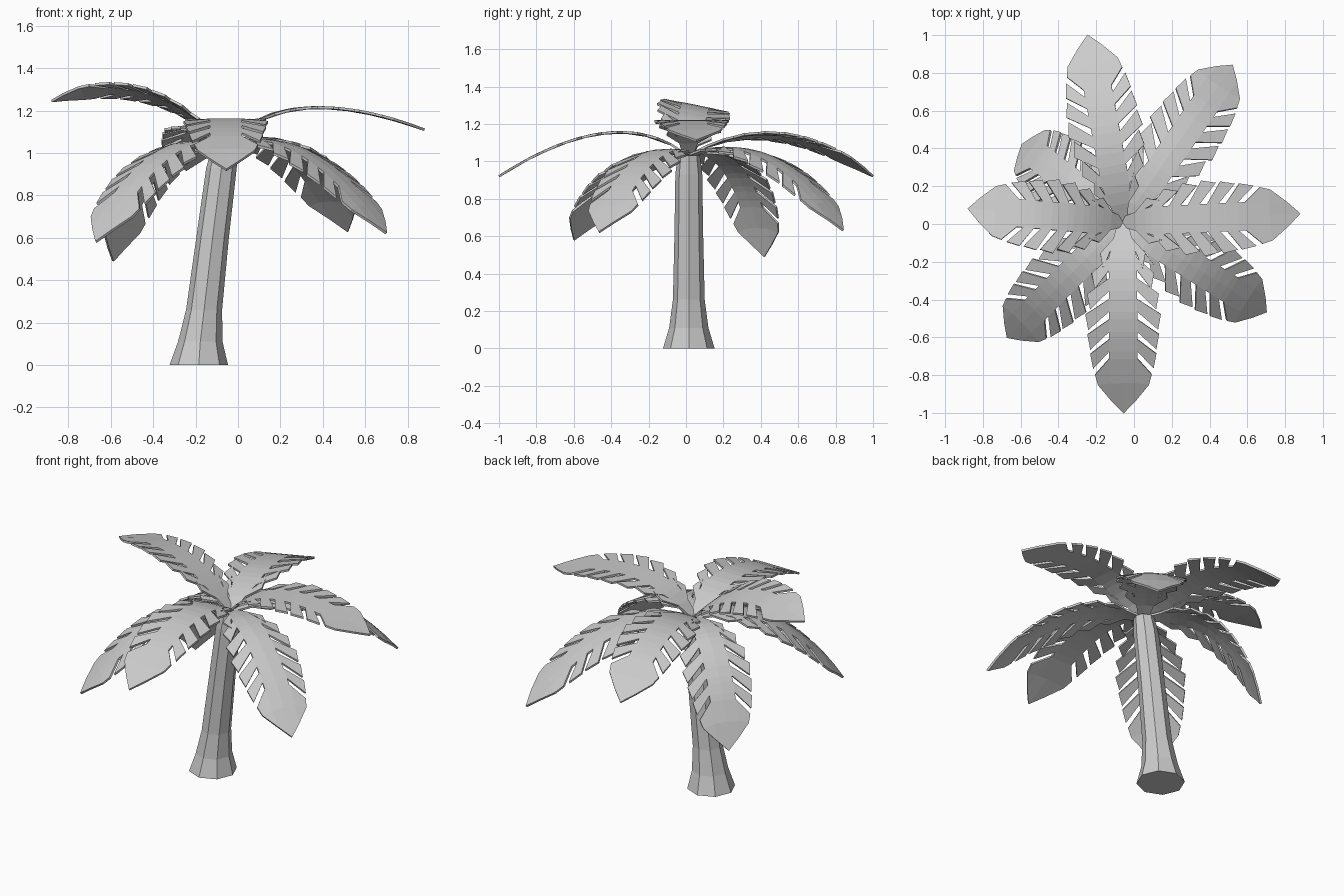
import bpy, bmesh, math
from mathutils import Vector

if "Cube" in bpy.data.objects:
    bpy.data.objects.remove(bpy.data.objects["Cube"])


def finish(bm, name):
    bmesh.ops.recalc_face_normals(bm, faces=bm.faces)
    me = bpy.data.meshes.new(name)
    bm.to_mesh(me)
    bm.free()
    ob = bpy.data.objects.new(name, me)
    bpy.context.collection.objects.link(ob)
    return ob


# Trunk: leaning octagonal tube with flared foot (x centre, z, radius)
bm = bmesh.new()
rings = []
for cx, z, r in [(-.185, 0, .138), (-.178, .11, .105), (-.16, .26, .085),
                 (-.12, .6, .077), (-.078, .93, .072), (-.062, 1.03, .06)]:
    rings.append([bm.verts.new((cx + r * math.cos(math.tau * k / 8),
                                .015 + r * math.sin(math.tau * k / 8), z)) for k in range(8)])
for a, b in zip(rings, rings[1:]):
    for k in range(8):
        bm.faces.new((a[k], a[(k + 1) % 8], b[(k + 1) % 8], b[k]))
bm.faces.new(rings[0])
bm.faces.new(rings[-1])
finish(bm, "trunk")

CROWN = Vector((-.06, .01, 1.03))
WIDTHS = [.12, .165, .19, .2, .19, .175]   # half width of each leaflet
FIRST, PITCH, GAP, SWEEP = .10, .10, .038, .09


def frond(name, tip, bend, rise, roll=0, droop=0):
    """Arched leaf with slit edges; bend = control position along it, rise = control height."""
    tip = Vector(tip)
    ctrl = CROWN.lerp(tip, bend)
    ctrl.z = rise
    pts = [CROWN * (1 - t) ** 2 + ctrl * 2 * t * (1 - t) + tip * t * t
           for t in [i / 60 for i in range(61)]]
    dist = [0]
    for a, b in zip(pts, pts[1:]):
        dist.append(dist[-1] + (b - a).length)
    head = (tip - CROWN).to_2d().normalized()
    lat = Vector((-head.y, head.x, roll)).normalized()

    def place(s, w):
        d = s * dist[-1]
        i = next((k for k in range(60) if dist[k + 1] >= d), 59)
        f = (d - dist[i]) / (dist[i + 1] - dist[i])
        p = pts[i].lerp(pts[i + 1], f) + lat * w
        p.z -= droop * (w / .2) ** 2
        return p

    bm = bmesh.new()
    cache = {}

    def face(*sw):
        vs = []
        for s, w in sw:
            key = (round(s, 4), round(w, 4))
            if key not in cache:
                cache[key] = bm.verts.new(place(*key))
            vs.append(cache[key])
        bm.faces.new(vs)

    def core(s):
        return .025 + .05 * min(1, s / .2)

    stations = [0]
    for i in range(6):
        stations += [FIRST + i * PITCH, FIRST + (i + 1) * PITCH - GAP]
    stations.append(.70)
    for m in (1, -1):
        # central strip
        for a, b in zip(stations, stations[1:]):
            face((a, 0), (b, 0), (b, m * core(b)), (a, m * core(a)))
        # swept leaflets
        for i, w in enumerate(WIDTHS):
            a = FIRST + i * PITCH
            b = a + PITCH - GAP
            face((a, m * core(a)), (b, m * core(b)),
                 (b + SWEEP, m * (w - .015)), (a + SWEEP - .015, m * w))
        # pointed end
        face((.70, 0), (.83, 0), (.83, m * .07), (.70, m * core(.7)))
        face((.70, m * core(.7)), (.83, m * .07), (.84, m * .135), (.785, m * .15))
        face((.83, 0), (1, 0), (.93, m * .064), (.83, m * .07))
        face((.83, m * .07), (.93, m * .064), (.84, m * .135))
    ob = finish(bm, name)
    mod = ob.modifiers.new("thickness", 'SOLIDIFY')
    mod.thickness = .012
    mod.offset = 0


# Crown of eight fronds: four raised, four drooping
frond("frond_left", (-.88, .08, 1.245), .43, 1.41, .2)
frond("frond_right", (.88, .055, 1.11), .29, 1.355)
frond("frond_back", (-.245, 1.0, .92), .45, 1.29, -.1)
frond("frond_front", (-.055, -1.0, .92), .37, 1.33)
frond("frond_back_right", (.52, .84, .63), .52, 1.21, 0, .03)
frond("frond_front_right", (.70, -.465, .62), .47, 1.18, 0, .03)
frond("frond_front_left", (-.67, -.60, .58), .5, 1.16, 0, .03)
frond("frond_back_left", (-.59, .42, .49), .69, 1.16, 0, .03)
